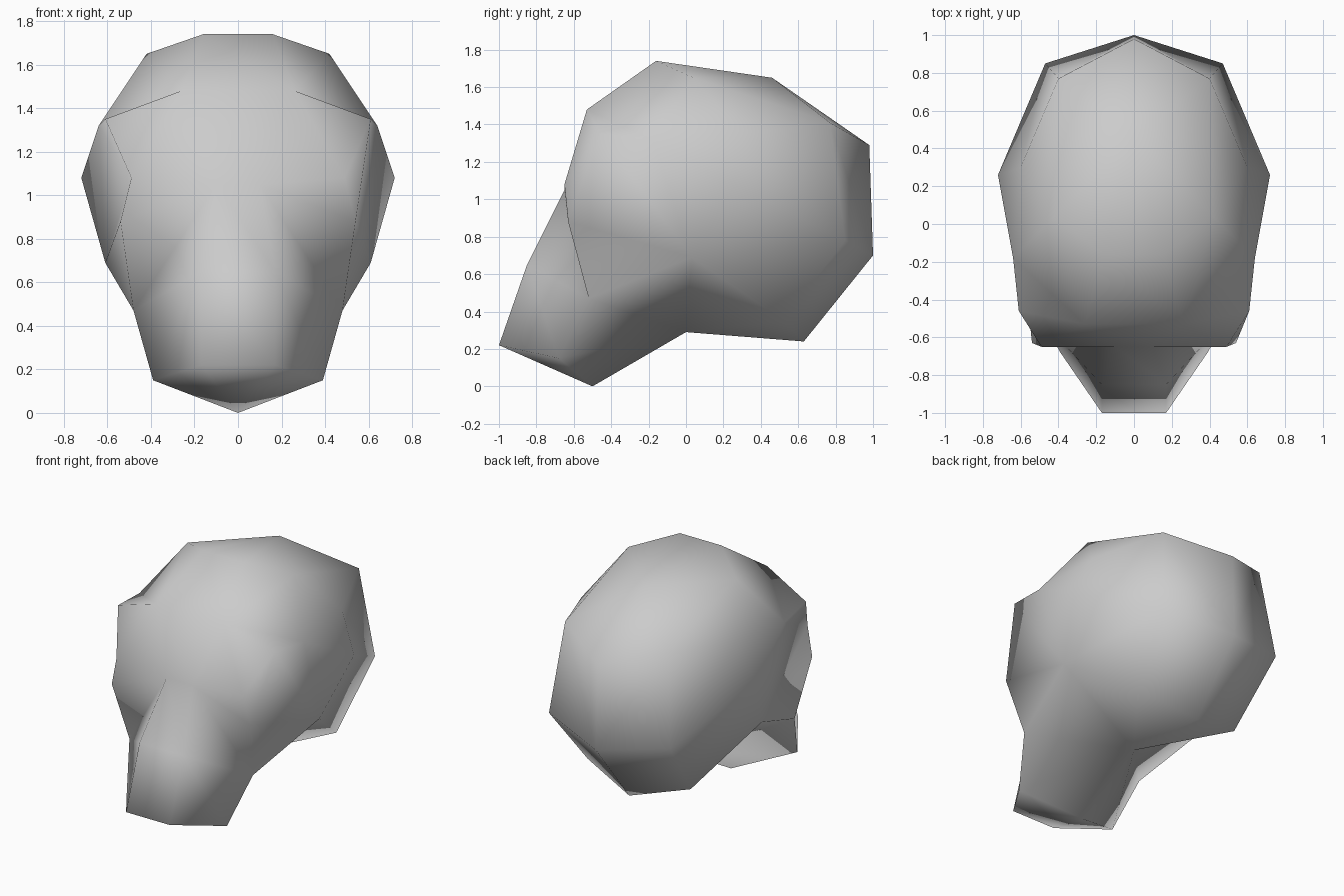
import bpy, bmesh

if "Cube" in bpy.data.objects:
    bpy.data.objects.remove(bpy.data.objects["Cube"])

# Right-half landmarks of the head (x >= 0); x = 0 means on the centre line
P = {
    "crown": (.16, -.16, 1.74), "brow": (.26, -.53, 1.48), "bridge": (.10, -.65, 1.05),
    "mouth": (.17, -.85, .65), "chin": (.17, -1.0, .22), "underchin": (0, -.5, 0),
    "throat": (0, 0, .29), "nape": (0, .63, .24), "back": (0, 1.0, .70),
    "backtop": (0, .98, 1.29), "top": (0, .46, 1.65),
    "skull": (.42, .04, 1.65), "temple": (.61, -.46, 1.35), "eye": (.49, -.65, 1.08),
    "cheek": (.54, -.63, .88), "jaw": (.48, -.52, .47), "jawtip": (.39, -.68, .15),
    "side": (.64, -.18, 1.32), "ear": (.61, .03, .69), "wide": (.72, .26, 1.08),
    "upper": (.60, .30, 1.35), "rear": (.40, .77, 1.41), "lowrear": (.47, .85, .78),
    "neck": (.40, .52, .35),
}

# Faces of one half, named by their corners
FACE = ["brow bridge eye temple", "bridge cheek eye", "bridge jaw cheek", "bridge mouth jaw"]
JAW = ["mouth chin jawtip jaw", "chin underchin jawtip",
       "jawtip underchin throat jaw", "cheek jaw ear"]
SIDE = ["side ear wide upper", "ear neck lowrear wide"]
BASE = ["jaw throat ear", "throat neck ear", "throat nape neck", "neck nape back lowrear"]
SKULL = ["top crown skull", "crown brow skull", "brow side skull", "brow temple side",
         "skull side upper", "skull upper rear", "top skull rear backtop",
         "upper wide lowrear rear", "rear lowrear back backtop"]
# The outer eye corner is cut differently on the two sides
EYE_RIGHT = ["temple eye cheek", "temple cheek ear side"]
EYE_LEFT = ["temple eye side", "eye ear side", "eye cheek ear"]
# Strip of faces that joins both halves down the front
STRIP = ["top", "crown", "brow", "bridge", "mouth", "chin", "underchin"]

bm = bmesh.new()
right = {n: bm.verts.new(c) for n, c in P.items()}
left = {n: right[n] if c[0] == 0 else bm.verts.new((-c[0], c[1], c[2]))
        for n, c in P.items()}
for half, eye in ((right, EYE_RIGHT), (left, EYE_LEFT)):
    for corners in FACE + JAW + SIDE + BASE + SKULL + eye:
        bm.faces.new([half[n] for n in corners.split()])
for a, b in zip(STRIP, STRIP[1:]):
    ring = [left[a], right[a], right[b], left[b]]
    bm.faces.new(list(dict.fromkeys(ring)))
bmesh.ops.recalc_face_normals(bm, faces=bm.faces)
for f in bm.faces:
    f.smooth = True

mesh = bpy.data.meshes.new("head")
bm.to_mesh(mesh)
bm.free()
head = bpy.data.objects.new("head", mesh)
bpy.context.collection.objects.link(head)

# Single plain grey
grey = bpy.data.materials.new("light grey")
grey.diffuse_color = (.6, .6, .6, 1)
grey.use_nodes = True
grey.node_tree.nodes["Principled BSDF"].inputs["Base Color"].default_value = grey.diffuse_color
mesh.materials.append(grey)
